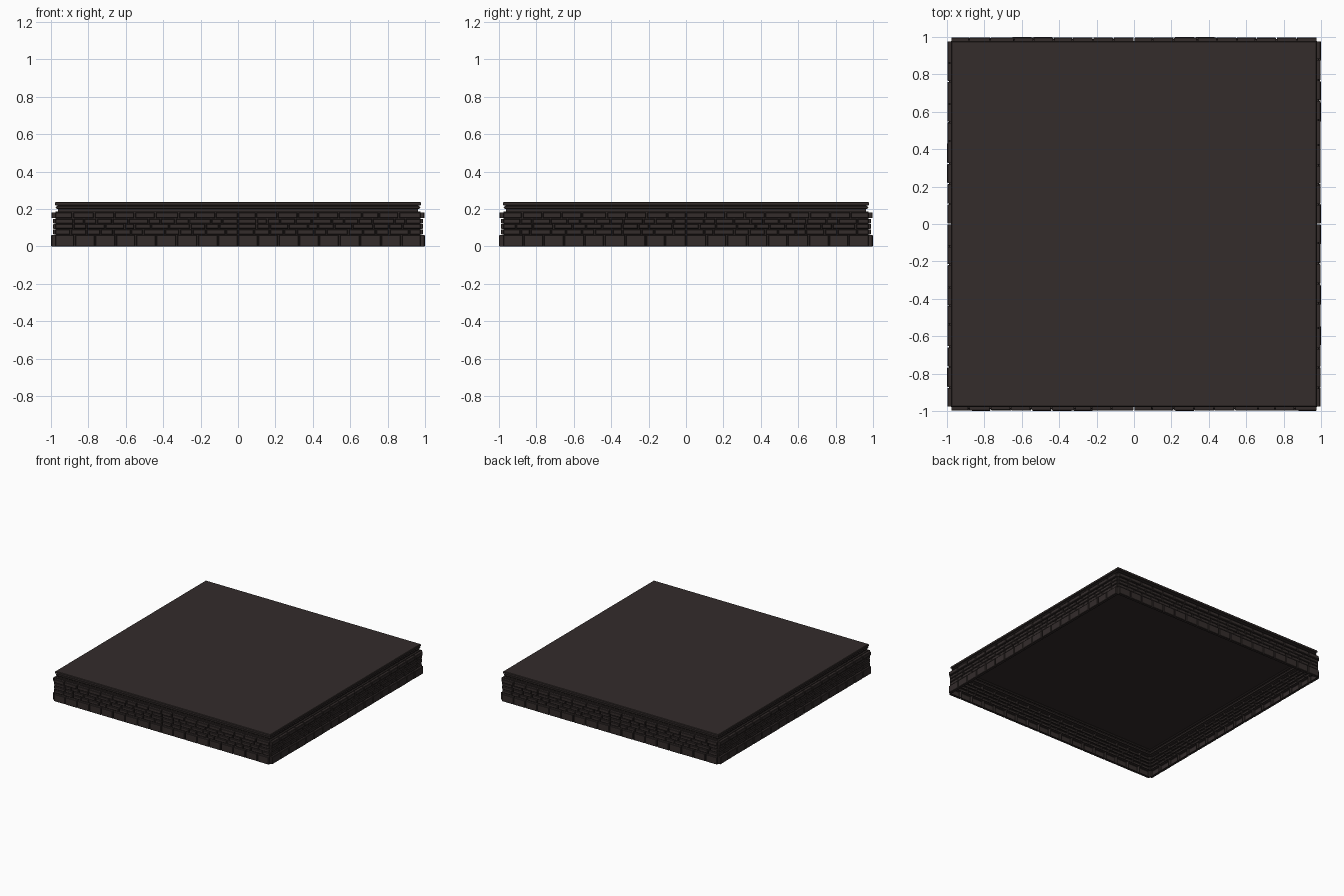
import bpy, bmesh, random
from mathutils import Matrix
import math

if "Cube" in bpy.data.objects:
    bpy.data.objects.remove(bpy.data.objects["Cube"])

random.seed(4)


def material(name, rgb):
    m = bpy.data.materials.new(name)
    m.diffuse_color = (*rgb, 1)
    m.use_nodes = True
    m.node_tree.nodes["Principled BSDF"].inputs["Base Color"].default_value = m.diffuse_color
    return m


stone = material("dark brown stone", (0.033, 0.025, 0.024))


def finish(bm, name):
    bmesh.ops.recalc_face_normals(bm, faces=bm.faces)
    me = bpy.data.meshes.new(name)
    bm.to_mesh(me)
    bm.free()
    me.materials.append(stone)
    ob = bpy.data.objects.new(name, me)
    bpy.context.collection.objects.link(ob)
    return ob


HALF = 0.98      # half length of each wall's brickwork
MORTAR = 0.975   # distance of the mortar surface from the centre


def quad(bm, pts):
    bm.faces.new([bm.verts.new(p) for p in pts])


def brick(bm, x0, x1, z0, z1, out):
    """Open-backed brick with slightly chamfered front, on the front wall."""
    c = 0.003
    back = [(x0, -MORTAR, z0), (x1, -MORTAR, z0), (x1, -MORTAR, z1), (x0, -MORTAR, z1)]
    mid = [(x, -out + c, z) for x, _, z in back]
    front = [(x0 + c, -out, z0 + c), (x1 - c, -out, z0 + c),
             (x1 - c, -out, z1 - c), (x0 + c, -out, z1 - c)]
    rings = [[bm.verts.new(p) for p in r] for r in (back, mid, front)]
    for a, b in zip(rings, rings[1:]):
        for i in range(4):
            j = (i + 1) % 4
            bm.faces.new((a[i], a[j], b[j], b[i]))
    bm.faces.new(rings[2])


def strip(bm, x0, x1, z0, z1):
    quad(bm, [(x0, -MORTAR, z0), (x1, -MORTAR, z0), (x1, -MORTAR, z1), (x0, -MORTAR, z1)])


def joints(count, vary):
    """Joint positions from -HALF to HALF with a seam in the middle."""
    w = HALF / count
    half = [0] + [w * (i + random.uniform(-vary, vary)) for i in range(1, count)] + [HALF]
    return [x - HALF for x in half] + half[1:]


# courses: bottom, top, outer face, bricks per half, irregularity
COURSES = [
    (0.000, 0.060, 0.999, 9, 0.03),
    (0.064, 0.090, 0.990, 12, 0.25),
    (0.094, 0.119, 0.990, 11, 0.25),
    (0.123, 0.147, 0.990, 12, 0.25),
    (0.151, 0.181, 0.998, 9, 0.12),
]
GAP = 0.006


def wall(name, turn):
    bm = bmesh.new()
    prev = 0
    for z0, z1, out, n, vary in COURSES:
        if z0 > prev:
            strip(bm, -MORTAR, MORTAR, prev, z0)
        xs = joints(n, vary)
        for a, b in zip(xs, xs[1:]):
            o = out - random.uniform(0, 0.002)
            brick(bm, a + GAP / 2, b - GAP / 2, z0, z1, o)
            strip(bm, b - GAP / 2, min(b + GAP / 2, MORTAR + 0.003), z0, z1)
        prev = z1
    strip(bm, -MORTAR, MORTAR, prev, 0.187)
    bm.transform(Matrix.Rotation(turn, 4, 'Z'))
    finish(bm, name)


for i, side in enumerate(("front", "right", "back", "left")):
    wall(side + "_brick_wall", i * math.pi / 2)

# moulded cap: square rings along a profile, closed by the flat top
profile = [(0.975, 0.187), (0.962, 0.187), (0.962, 0.200), (0.972, 0.202),
           (0.975, 0.206), (0.972, 0.213), (0.966, 0.215), (0.966, 0.218),
           (0.978, 0.220), (0.978, 0.234), (0.974, 0.238)]
bm = bmesh.new()
rings = [[bm.verts.new((sx * r, sy * r, z)) for sx, sy in ((-1, -1), (1, -1), (1, 1), (-1, 1))]
         for r, z in profile]
for a, b in zip(rings, rings[1:]):
    for i in range(4):
        j = (i + 1) % 4
        bm.faces.new((a[i], a[j], b[j], b[i]))
bm.faces.new(rings[-1])
finish(bm, "floor_slab_cap")
